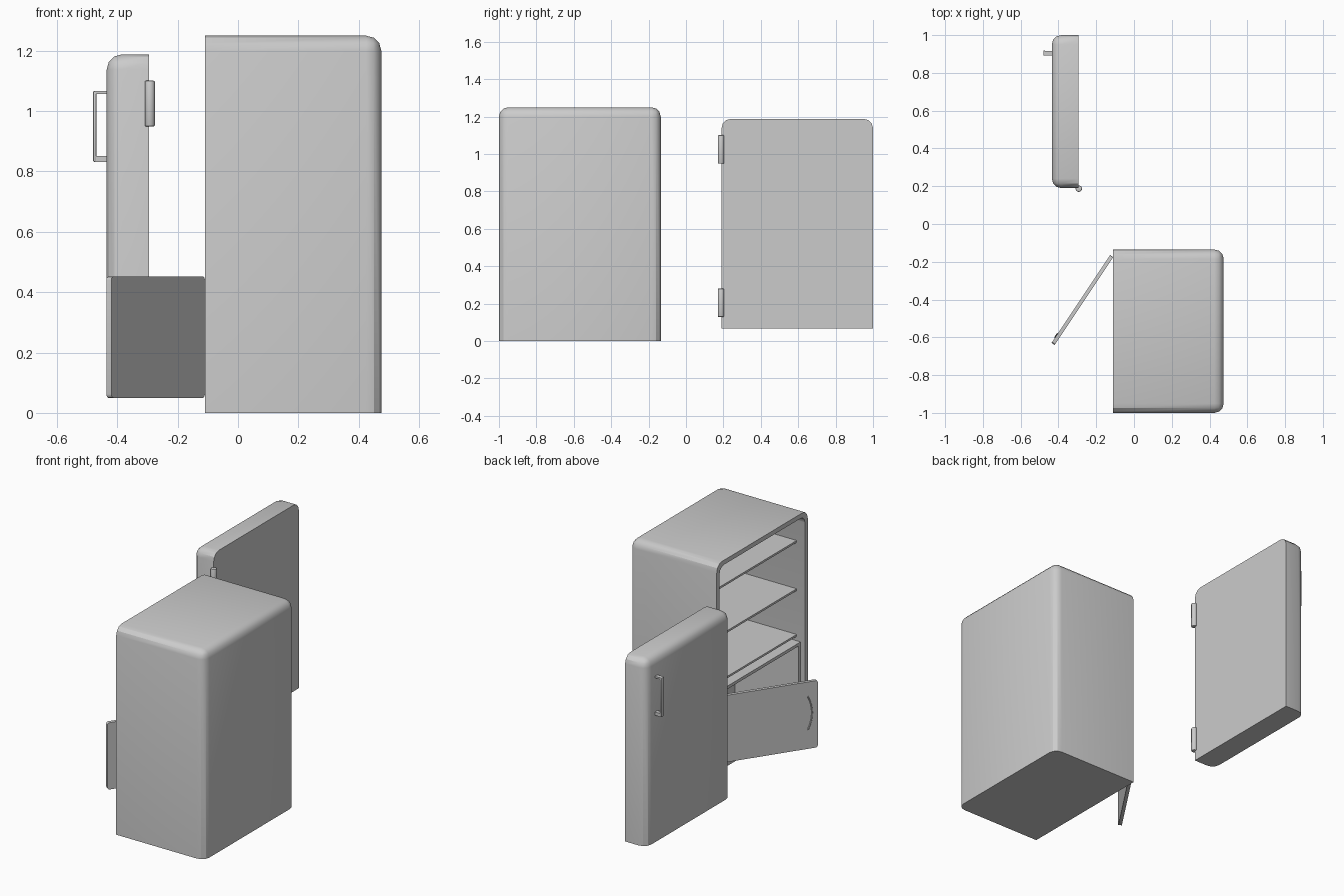
import bpy, bmesh, math
from mathutils import Matrix, Vector

if "Cube" in bpy.data.objects:
    bpy.data.objects.remove(bpy.data.objects["Cube"])


def finish(name, bm):
    bmesh.ops.recalc_face_normals(bm, faces=bm.faces)
    me = bpy.data.meshes.new(name)
    bm.to_mesh(me)
    bm.free()
    ob = bpy.data.objects.new(name, me)
    bpy.context.collection.objects.link(ob)
    return ob


def smooth(ob, deg=30):
    bpy.ops.object.select_all(action='DESELECT')
    ob.select_set(True)
    bpy.context.view_layer.objects.active = ob
    bpy.ops.object.shade_smooth_by_angle(angle=math.radians(deg))
    return ob


def box(name, lo, hi, radius=0, pick=None, segs=3):
    """Box between two corners; edges chosen by pick(a, b) are rounded."""
    lo, hi = Vector(lo), Vector(hi)
    bm = bmesh.new()
    bmesh.ops.create_cube(bm, size=1)
    for v in bm.verts:
        v.co = Vector([lo[i] if v.co[i] < 0 else hi[i] for i in range(3)])
    if radius:
        edges = [e for e in bm.edges if pick is None or pick(e.verts[0].co, e.verts[1].co)]
        bmesh.ops.bevel(bm, geom=edges, offset=radius, segments=segs,
                        profile=0.5, affect='EDGES', clamp_overlap=True)
    return finish(name, bm)


def skip_planes(*planes):
    """Pick edges that do not lie in any of the (axis, value) planes."""
    return lambda a, b: not any(abs(a[i] - v) < 1e-4 and abs(b[i] - v) < 1e-4 for i, v in planes)


def hollow(ob, cutter):
    m = ob.modifiers.new("cavity", 'BOOLEAN')
    m.operation, m.solver, m.object = 'DIFFERENCE', 'EXACT', cutter
    bpy.context.view_layer.objects.active = ob
    bpy.ops.object.modifier_apply(modifier=m.name)
    bpy.data.objects.remove(cutter)


# Cabinet shell, open towards -x, square at the base and front rim
cabinet = box("cabinet", (-.11, -1, 0), (.475, -.135, 1.25), .05,
              skip_planes((0, -.11), (2, 0)))
hollow(cabinet, box("cabinet_cutter", (-.2, -.973, .03), (.43, -.162, 1.223), .04,
                    skip_planes((0, -.2), (0, .43), (2, .03))))
smooth(cabinet)

# Three shelves
for i, z in enumerate((.495, .77, 1.06)):
    box(f"shelf_{i + 1}", (-.055, -.974, z - .012), (.431, -.161, z))

# Freezer compartment under the lowest shelf
freezer = box("freezer_box", (-.085, -.968, .031), (.36, -.167, .46))
hollow(freezer, box("freezer_cutter", (-.2, -.95, .05), (.34, -.185, .442)))

# Freezer door, swung open, with a shallow curved grip
length = math.hypot(.31, .465)
swing = (Matrix.Translation((-.118, -.17, .05))
         @ Matrix.Rotation(math.atan2(-.465, -.31), 4, 'Z'))
fdoor = box("freezer_door", (0, -.01, 0), (length, .01, .402), .012,
            lambda a, b: abs(a.y - b.y) > .01)
fdoor.matrix_world = swing
smooth(fdoor)
curve = bpy.data.curves.new("freezer_door_grip", 'CURVE')
curve.dimensions = '3D'
curve.bevel_depth, curve.bevel_resolution, curve.use_fill_caps = .004, 1, True
spline = curve.splines.new('POLY')
spline.points.add(8)
for i, p in enumerate(spline.points):
    t = i / 4 - 1
    p.co = (.5 + .025 * (1 - t * t), -.011, .215 + .1 * t, 1)
grip = bpy.data.objects.new("freezer_door_grip", curve)
bpy.context.collection.objects.link(grip)
grip.matrix_world = swing

# Main door, standing apart, rounded on its outer face and top corners
smooth(box("main_door", (-.435, .19, .068), (-.295, 1, 1.188), .05,
           lambda a, b: skip_planes((2, .068), (0, -.295))(a, b)))

# Door handle: upright bar on two arms
smooth(box("handle_bar", (-.48, .892, .832), (-.469, .918, 1.067), .004, segs=2))
for name, z0, z1 in (("handle_arm_low", .832, .852), ("handle_arm_high", 1.057, 1.067)):
    box(name, (-.474, .893, z0), (-.43, .917, z1))

# Hinge barrels
for name, z in (("hinge_low", .205), ("hinge_high", 1.025)):
    bm = bmesh.new()
    bmesh.ops.create_cone(bm, cap_ends=True, segments=16, radius1=.017, radius2=.017,
                          depth=.152, matrix=Matrix.Translation((-.292, .187, z)))
    rims = [e for e in bm.edges if abs(e.verts[0].co.z - e.verts[1].co.z) < 1e-4]
    bmesh.ops.bevel(bm, geom=rims, offset=.005, segments=2, profile=.5, affect='EDGES')
    smooth(finish(name, bm))
